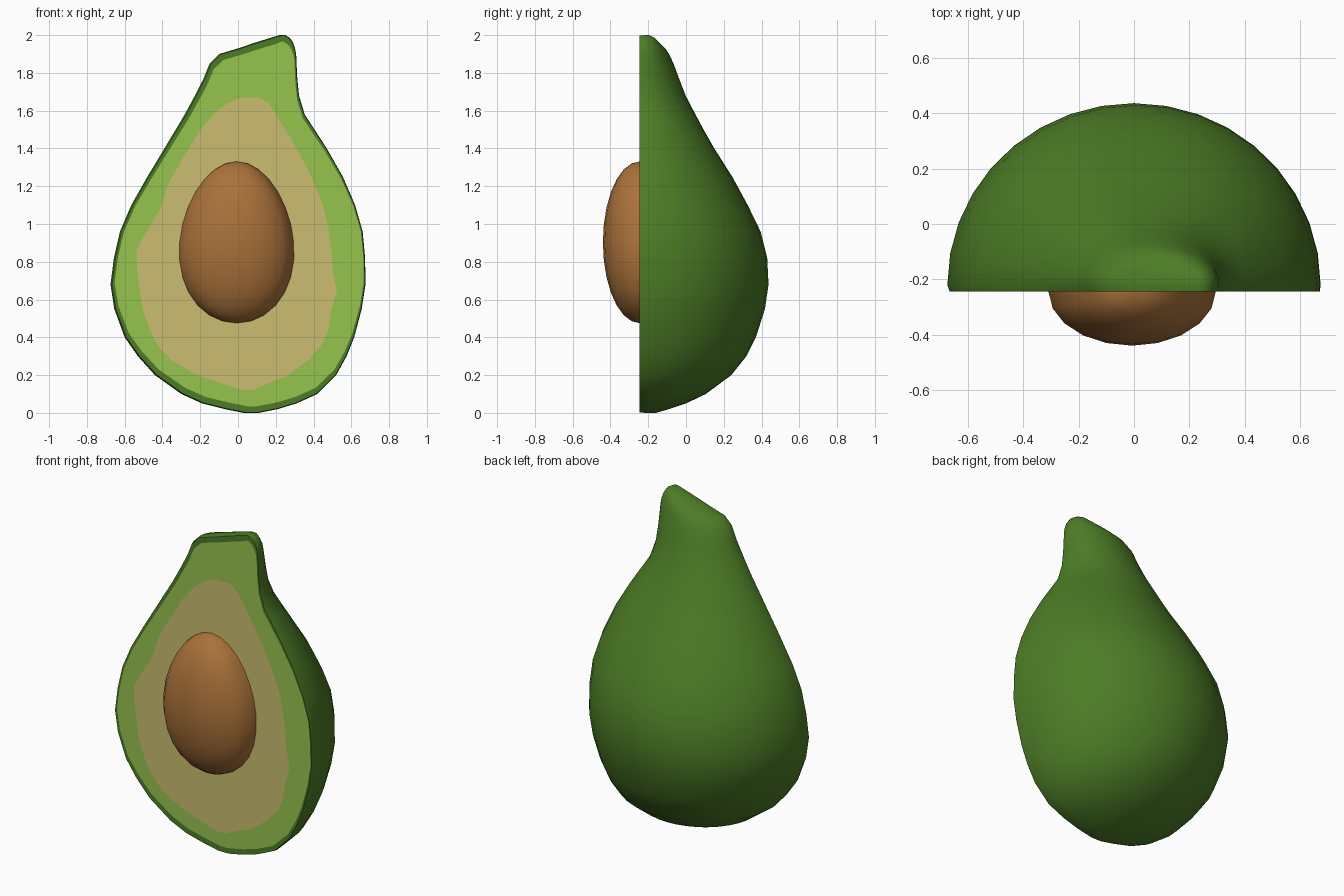
import bpy, bmesh, math

if "Cube" in bpy.data.objects:
    bpy.data.objects.remove(bpy.data.objects["Cube"])

def mat(name, col):
    m = bpy.data.materials.new(name)
    m.diffuse_color = (*col, 1)
    m.use_nodes = True
    m.node_tree.nodes["Principled BSDF"].inputs["Base Color"].default_value = m.diffuse_color
    return m

SKIN = mat("dark green skin", (0.073, 0.202, 0.019))
FLESH = mat("light green flesh", (0.305, 0.550, 0.076))
CORE = mat("pale yellow flesh", (0.600, 0.510, 0.165))
SEED = mat("brown seed", (0.402, 0.168, 0.042))

def finish(name, bm, mats, angle):
    bmesh.ops.recalc_face_normals(bm, faces=bm.faces)
    me = bpy.data.meshes.new(name)
    bm.to_mesh(me)
    bm.free()
    for m in mats:
        me.materials.append(m)
    ob = bpy.data.objects.new(name, me)
    bpy.context.collection.objects.link(ob)
    bpy.ops.object.select_all(action='DESELECT')
    ob.select_set(True)
    bpy.context.view_layer.objects.active = ob
    bpy.ops.object.shade_smooth_by_angle(angle=math.radians(angle))
    return ob

# fruit outline: z, left x, right x, back y
BODY = [(0.0, .03, .11, -.16), (.02, -.07, .21, -.09), (.05, -.19, .31, 0), (.1, -.30, .42, .105),
        (.2, -.44, .52, .24), (.3, -.53, .575, .32), (.4, -.60, .615, .37), (.55, -.655, .655, .418),
        (.68, -.675, .675, .437), (.82, -.657, .673, .43), (.96, -.625, .66, .395), (1.1, -.565, .62, .327),
        (1.25, -.48, .555, .245), (1.4, -.39, .47, .15), (1.5, -.33, .405, .093), (1.58, -.282, .353, .05),
        (1.68, -.228, .323, -.002), (1.77, -.182, .314, -.037), (1.85, -.15, .31, -.066),
        (1.9, -.10, .308, -.09), (1.93, 0, .302, -.11), (1.96, .09, .292, -.14),
        (1.985, .17, .275, -.165), (2.0, .22, .25, -.195)]
# pale centre outline: z, left x, right x
PALE = [(.12, .03, .08), (.17, -.13, .19), (.2, -.22, .27), (.3, -.39, .40), (.4, -.45, .47), (.5, -.49, .49),
        (.6, -.52, .50), (.64, -.52, .525), (.75, -.53, .50), (.8, -.57, .50), (.9, -.52, .49), (1.0, -.46, .475),
        (1.1, -.40, .45), (1.2, -.375, .41), (1.25, -.35, .39), (1.4, -.26, .31), (1.5, -.2, .25),
        (1.6, -.11, .19), (1.65, -.04, .15), (1.67, .02, .11)]
Y_EDGE, Y_FRONT, COLS = -.22, -.245, 18

def pale_at(z):
    for a, b in zip(PALE, PALE[1:]):
        if z <= b[0] + 1e-6:
            k = (z - a[0]) / (b[0] - a[0])
            return [a[i] + k * (b[i] - a[i]) for i in range(3)]
    return PALE[-1]

def inset(z, l, r, dl, dr):
    mid = (l + r) / 2
    return z, min(l + dl, mid - .004), max(r - dr, mid + .004)

bm = bmesh.new()

# rounded back: one half ellipse per height
rows = []
for z, l, r, back in BODY:
    row = []
    for j in range(COLS + 1):
        a = math.pi * j / COLS
        row.append(bm.verts.new(((l + r) / 2 - (r - l) / 2 * math.cos(a),
                                 Y_EDGE + (back - Y_EDGE) * math.sin(a), z)))
    rows.append(row)
for p, q in zip(rows, rows[1:]):
    for j in range(COLS):
        bm.faces.new((p[j], p[j + 1], q[j + 1], q[j]))
bm.faces.new(rows[0])
bm.faces.new(rows[-1])

# cut front: skin rim, green flesh, pale flesh as nested loops
def loop(table):
    left = [bm.verts.new((l, Y_FRONT, z)) for z, l, r in table]
    right = [bm.verts.new((r, Y_FRONT, z)) for z, l, r in table]
    return left + right[::-1]

edge = [r[0] for r in rows] + [r[-1] for r in rows][::-1]
rim = loop([inset(.003 + z * .997, l, r, .008, .003) for z, l, r, _ in BODY])
flesh = loop([inset(.035 + z * .965, l, r, .022, .010) for z, l, r, _ in BODY])
pale = loop([pale_at(.12 + z * .775) for z, l, r, _ in BODY])

def band(a, b, index):
    n = len(a)
    for i in range(n):
        f = bm.faces.new((a[i], a[(i + 1) % n], b[(i + 1) % n], b[i]))
        f.material_index = index

band(edge, rim, 0)
band(rim, flesh, 0)
band(flesh, pale, 1)
bm.faces.new(pale).material_index = 2
finish("avocado_half", bm, [SKIN, FLESH, CORE], 40)

# seed: front half of an egg, narrower at the top
bm = bmesh.new()
bmesh.ops.create_uvsphere(bm, u_segments=20, v_segments=14, radius=1)
bmesh.ops.delete(bm, geom=[v for v in bm.verts if v.co.y > .01], context='VERTS')
for v in bm.verts:
    x, y, z = v.co
    v.co = (-.007 + .302 * x * (1 - .12 * z), Y_FRONT + .195 * y, .903 + .428 * z)
finish("seed", bm, [SEED], 60)
